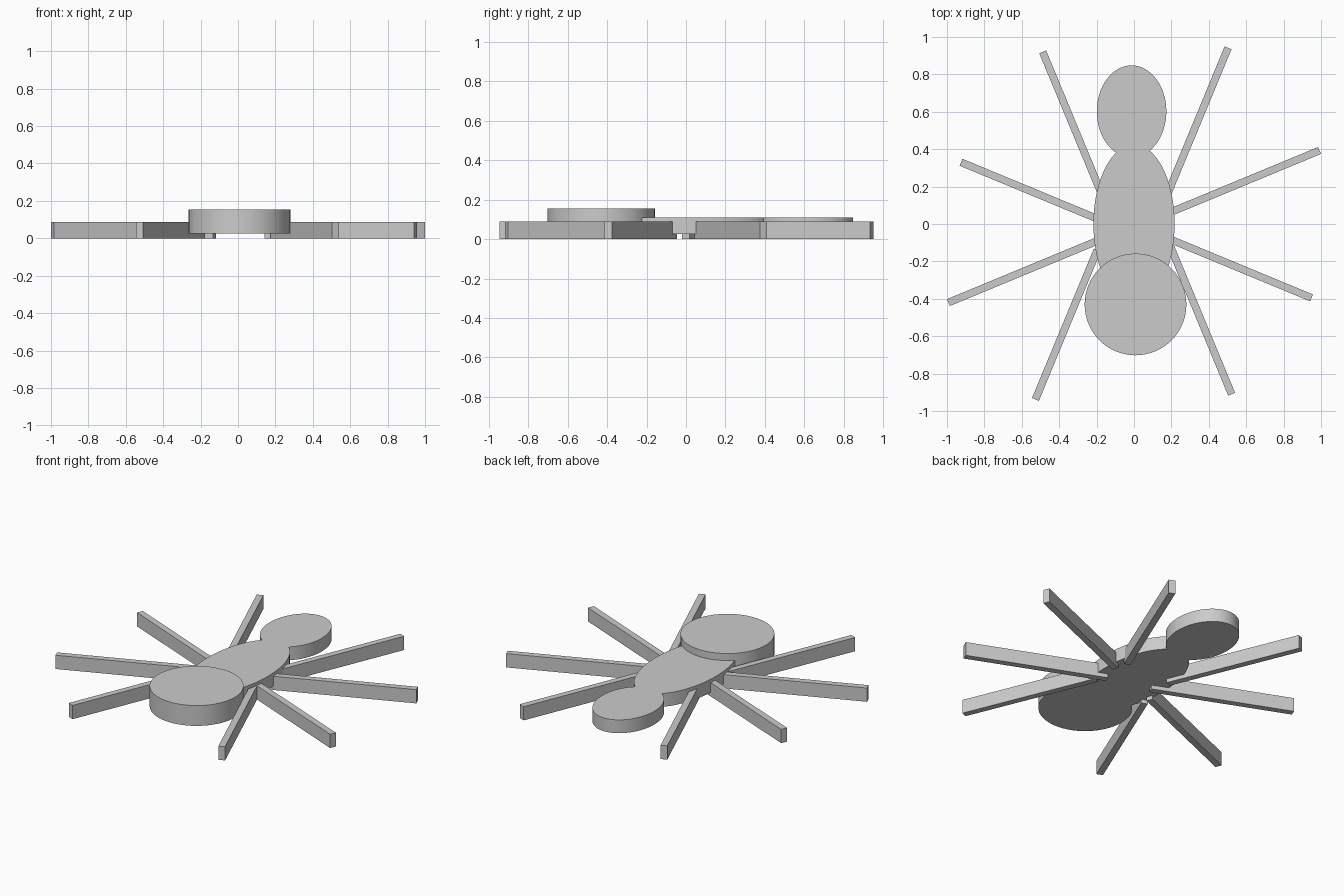
import bpy
from math import radians, cos, sin

if "Cube" in bpy.data.objects:
    bpy.data.objects.remove(bpy.data.objects["Cube"])


def disc(name, x, y, rx, ry, z0, z1):
    """Flat elliptical plate between two heights."""
    bpy.ops.mesh.primitive_cylinder_add(vertices=64, radius=1, depth=1,
                                        location=(x, y, (z0 + z1) / 2))
    ob = bpy.context.object
    ob.name = name
    ob.scale = (rx, ry, z1 - z0)
    bpy.ops.object.transform_apply(location=False, rotation=False, scale=True)
    bpy.ops.object.shade_smooth_by_angle(angle=radians(30))


def leg(name, tip, angle, length=0.865, width=0.04, height=0.088):
    """Straight bar running inwards from its outer tip."""
    a = radians(angle)
    x = tip[0] - cos(a) * length / 2
    y = tip[1] - sin(a) * length / 2
    bpy.ops.mesh.primitive_cube_add(size=1, location=(x, y, height / 2),
                                    rotation=(0, 0, a))
    ob = bpy.context.object
    ob.name = name
    ob.scale = (length, width, height)
    bpy.ops.object.transform_apply(location=False, rotation=False, scale=True)


# Body plates
disc("head", -0.013, 0.602, 0.186, 0.246, 0.025, 0.11)
disc("thorax", 0.0, 0.0, 0.217, 0.425, 0.025, 0.11)
disc("abdomen", 0.008, -0.43, 0.272, 0.272, 0.025, 0.155)

# Legs: outer tip and direction
legs = {
    "right_leg_1": ((0.503, 0.942), 67.5),
    "right_leg_2": ((0.992, 0.393), 22.5),
    "right_leg_3": ((0.949, -0.395), -22.5),
    "right_leg_4": ((0.522, -0.91), -67.5),
    "left_leg_1": ((-0.488, 0.92), 112.5),
    "left_leg_2": ((-0.925, 0.33), 157.5),
    "left_leg_3": ((-0.992, -0.42), 202.5),
    "left_leg_4": ((-0.527, -0.938), 247.5),
}
for name, (tip, angle) in legs.items():
    leg(name, tip, angle)
